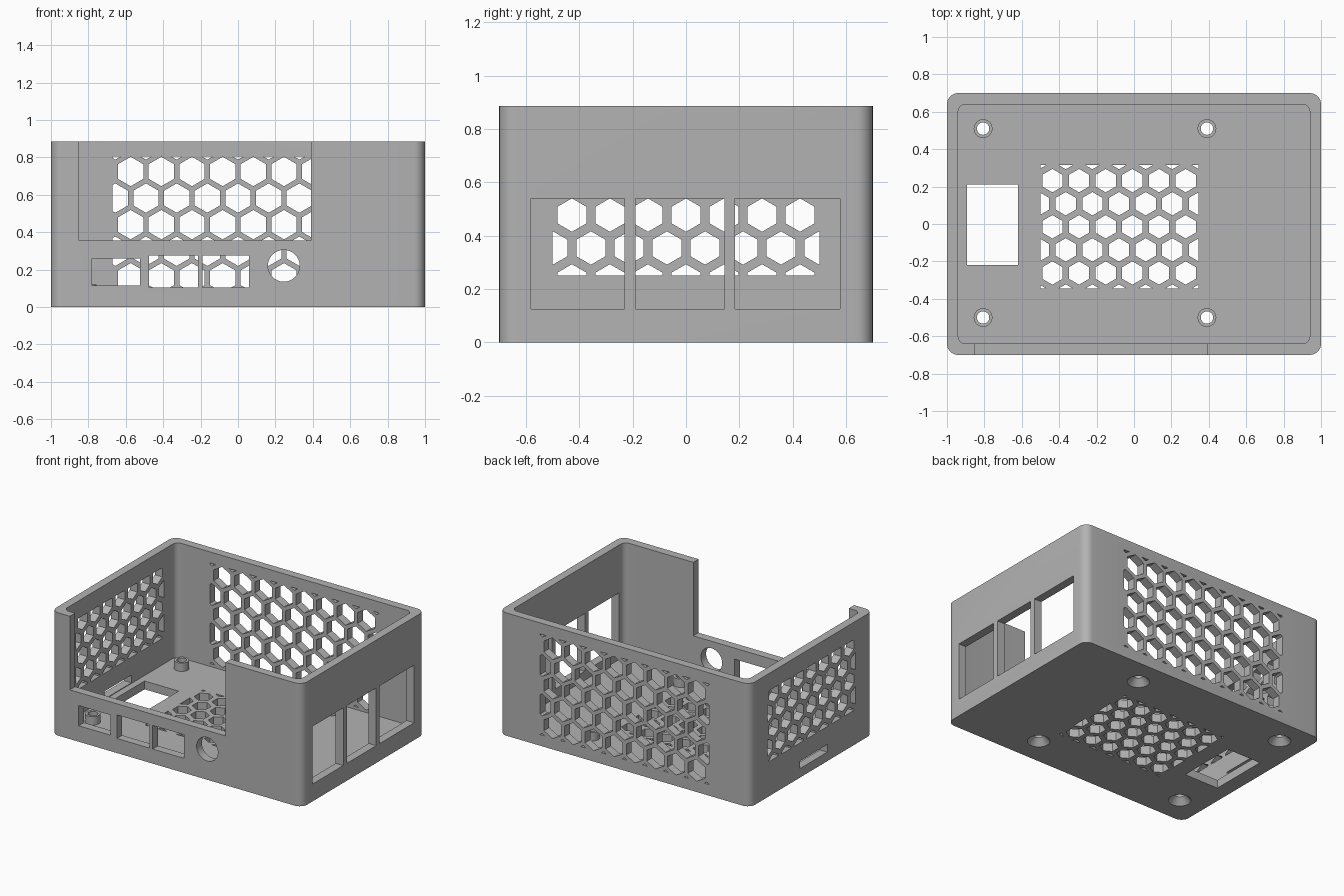
import bpy, bmesh, math

if "Cube" in bpy.data.objects:
    bpy.data.objects.remove(bpy.data.objects["Cube"])

W, D, H = 1.0, 0.70, 0.885      # half width, half depth, height
WALL, FLOOR = 0.06, 0.06

grey = bpy.data.materials.new("plain_grey")
grey.diffuse_color = (0.45, 0.45, 0.45, 1)
grey.use_nodes = True
grey.node_tree.nodes["Principled BSDF"].inputs["Base Color"].default_value = grey.diffuse_color


def rounded_rect(hx, hy, r, n=8):
    pts = []
    for i, (sx, sy) in enumerate([(1, 1), (-1, 1), (-1, -1), (1, -1)]):
        for k in range(n + 1):
            a = math.radians(90 * i + 90 * k / n)
            pts.append((sx * (hx - r) + r * math.cos(a), sy * (hy - r) + r * math.sin(a)))
    return pts


def rect(u0, u1, v0, v1):
    return [(u0, v0), (u1, v0), (u1, v1), (u0, v1)]


def circle(u, v, r, n=32):
    return [(u + r * math.cos(2 * math.pi * k / n), v + r * math.sin(2 * math.pi * k / n))
            for k in range(n)]


def place(u, v, w, axis):
    return {"x": (w, u, v), "y": (u, w, v), "z": (u, v, w)}[axis]


def prism(bm, pts, axis, lo, hi, top=None):
    """Closed solid between two matching outlines along an axis."""
    a = [bm.verts.new(place(u, v, lo, axis)) for u, v in pts]
    b = [bm.verts.new(place(u, v, hi, axis)) for u, v in (top or pts)]
    bm.faces.new(a)
    bm.faces.new(b)
    for i in range(len(a)):
        j = (i + 1) % len(a)
        bm.faces.new((a[i], a[j], b[j], b[i]))


def clip(pts, k, limit, sign):
    """Keep the part of a convex outline where sign * p[k] <= sign * limit."""
    out = []
    for p, q in zip(pts, pts[1:] + pts[:1]):
        dp, dq = sign * (limit - p[k]), sign * (limit - q[k])
        if dp >= 0:
            out.append(p)
        if (dp > 0 > dq) or (dp < 0 < dq):
            t = dp / (dp - dq)
            out.append((p[0] + t * (q[0] - p[0]), p[1] + t * (q[1] - p[1])))
    return out


def hex_grid(bm, axis, lo, hi, box, centre, pitch, radius, odd):
    """Honeycomb of hexagonal holes trimmed to a rectangle."""
    u0, u1, v0, v1 = box
    for row in range(-6, 7):
        shift = 0.5 if (row + odd) % 2 else 0.0
        for col in range(-8, 9):
            cu = centre[0] + (col + shift) * pitch
            cv = centre[1] + row * pitch * math.sqrt(3) / 2
            pts = [(cu + radius * math.sin(math.pi * k / 3),
                    cv + radius * math.cos(math.pi * k / 3)) for k in range(6)]
            for k, limit, sign in ((0, u0, -1), (0, u1, 1), (1, v0, -1), (1, v1, 1)):
                pts = clip(pts, k, limit, sign) if pts else pts
            if len(pts) < 3:
                continue
            us, vs = zip(*pts)
            if max(us) - min(us) > 0.002 and max(vs) - min(vs) > 0.002:
                prism(bm, pts, axis, lo, hi)


def make_object(name, bm):
    bmesh.ops.recalc_face_normals(bm, faces=bm.faces[:])
    me = bpy.data.meshes.new(name)
    bm.to_mesh(me)
    bm.free()
    me.materials.append(grey)
    ob = bpy.data.objects.new(name, me)
    bpy.context.collection.objects.link(ob)
    return ob


def combine(ob, name, bm, operation="DIFFERENCE"):
    tool = make_object(name, bm)
    tool.hide_render = True
    mod = ob.modifiers.new(name, "BOOLEAN")
    mod.operation, mod.solver, mod.object = operation, "EXACT", tool
    bpy.context.view_layer.objects.active = ob
    bpy.ops.object.modifier_apply(modifier=mod.name)
    bpy.data.objects.remove(tool, do_unlink=True)


# Open tray with rounded corners
bm = bmesh.new()
prism(bm, rounded_rect(W, D, 0.06), "z", 0, H)
case = make_object("case_body", bm)
bm = bmesh.new()
prism(bm, rounded_rect(W - WALL, D - WALL, 0.04), "z", FLOOR, H + 0.2)
combine(case, "cavity", bm)

# Four board standoffs
posts = [(x, y) for x in (-0.807, 0.39) for y in (-0.50, 0.51)]
bm = bmesh.new()
for x, y in posts:
    prism(bm, circle(x, y, 0.05), "z", 0.03, 0.12)
combine(case, "standoffs", bm, "UNION")

# Screw holes, countersunk from below
bm = bmesh.new()
for x, y in posts:
    prism(bm, circle(x, y, 0.033), "z", -0.1, 0.2)
combine(case, "screw_holes", bm)
bm = bmesh.new()
for x, y in posts:
    prism(bm, circle(x, y, 0.078), "z", -0.004, 0.045, circle(x, y, 0.033))
combine(case, "countersinks", bm)

# Front notch, port windows and round socket hole
bm = bmesh.new()
F = ("y", -D - 0.1, -D + WALL + 0.03)
prism(bm, rect(-0.85, 0.39, 0.355, H + 0.1), *F)
prism(bm, rect(-0.78, -0.525, 0.115, 0.26), *F)
prism(bm, rect(-0.475, -0.215, 0.105, 0.275), *F)
prism(bm, rect(-0.19, 0.06, 0.105, 0.275), *F)
prism(bm, circle(0.245, 0.22, 0.085), *F)
# Three large ports in the right wall
for y0, y1 in ((-0.58, -0.23), (-0.19, 0.145), (0.183, 0.577)):
    prism(bm, rect(y0, y1, 0.125, 0.54), "x", W - WALL - 0.03, W + 0.1)
# Card slot in the left wall and opening in the floor
prism(bm, rect(-0.18, 0.13, 0.065, 0.12), "x", -W - 0.1, -W + WALL + 0.02)
prism(bm, rect(-0.892, -0.62, -0.22, 0.21), "z", -0.1, FLOOR + 0.02)
combine(case, "openings", bm)

# Honeycomb vents: back wall, left wall, floor
bm = bmesh.new()
hex_grid(bm, "y", D - WALL - 0.03, D + 0.1, (-0.672, 0.672, 0.08, 0.805),
         (0, 0.44), 0.164, 0.0785, 1)
hex_grid(bm, "x", -W - 0.1, -W + WALL + 0.03, (-0.5, 0.5, 0.25, 0.76),
         (0, 0.477), 0.1425, 0.0625, 0)
hex_grid(bm, "z", -0.1, FLOOR + 0.02, (-0.5, 0.345, -0.345, 0.315),
         (-0.08, -0.015), 0.1425, 0.0625, 1)
combine(case, "vents", bm)

# Smooth the rounded corners, keep edges sharp
bpy.ops.object.select_all(action="DESELECT")
case.select_set(True)
bpy.context.view_layer.objects.active = case
bpy.ops.object.shade_smooth_by_angle(angle=math.radians(30))
